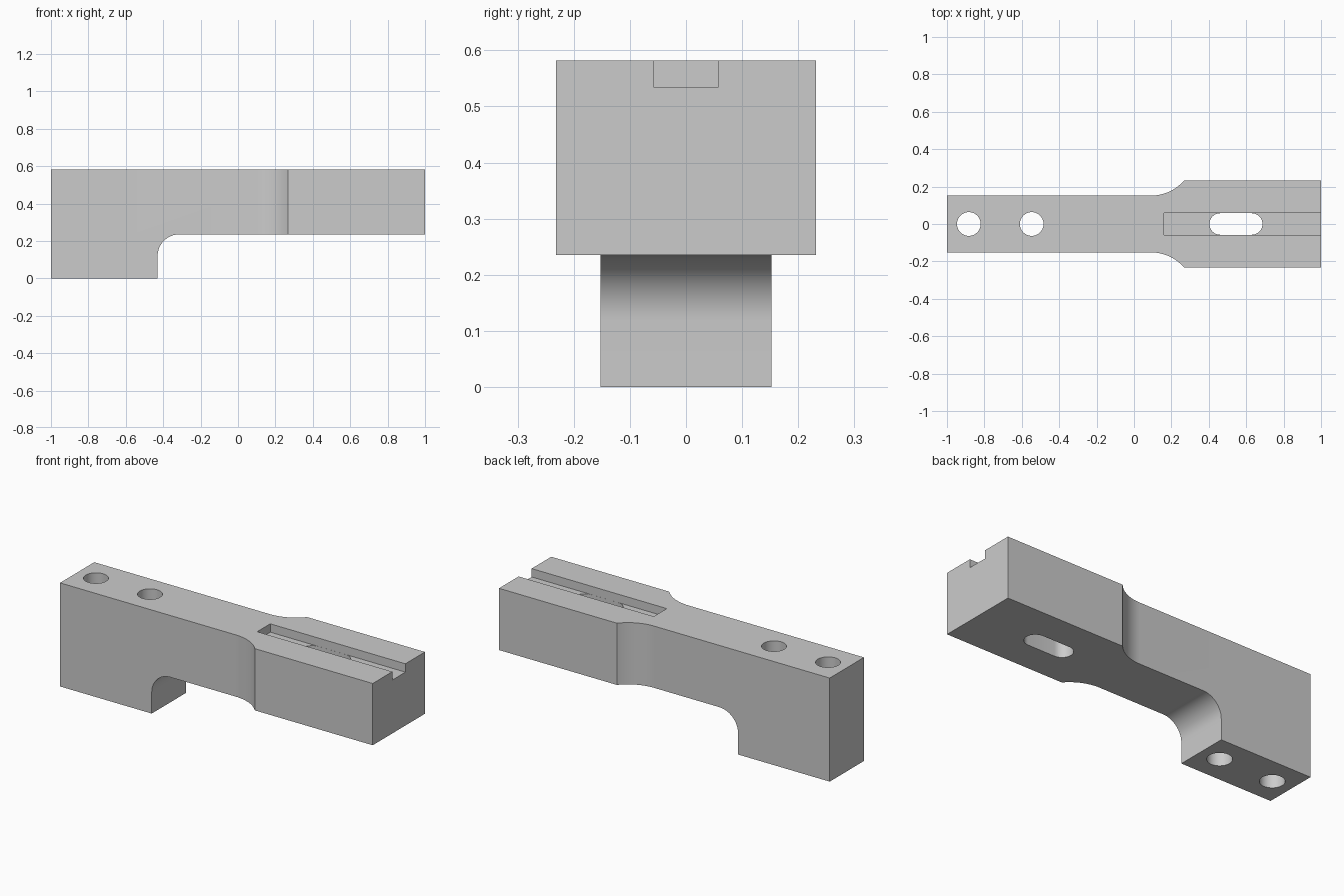
import bpy, bmesh
from math import cos, sin, pi, acos, radians
from mathutils import Vector

cube = bpy.data.objects.get("Cube")
if cube:
    bpy.data.objects.remove(cube, do_unlink=True)

TOP, ARM_Z = 0.582, 0.235          # upper face, underside of the arm
NARROW, WIDE = 0.152, 0.232        # half widths
FOOT_X, FILLET = -0.43, 0.116      # inner face of the foot and its fillet
FLARE_X, FLARE_R = 0.267, 0.232    # where the flare ends, its radius
GROOVE = 0.058                     # half width of the groove

metal = bpy.data.materials.new("light grey metal")
metal.use_nodes = True
grey = (0.6, 0.6, 0.6, 1)
metal.diffuse_color = grey
metal.node_tree.nodes["Principled BSDF"].inputs["Base Color"].default_value = grey


def arc(cx, cy, r, start, end, steps=16):
    """Points along an arc, angles in radians."""
    angles = [start + (end - start) * i / steps for i in range(steps + 1)]
    return [(cx + r * cos(a), cy + r * sin(a)) for a in angles]


def prism(name, points, low, high, along="z"):
    """Extrude a flat outline along z (outline in xy) or y (outline in xz)."""
    bm = bmesh.new()
    place = (lambda a, b: (a, b, low)) if along == "z" else (lambda a, b: (a, low, b))
    face = bm.faces.new([bm.verts.new(place(a, b)) for a, b in points])
    extruded = bmesh.ops.extrude_face_region(bm, geom=[face])["geom"]
    shift = Vector((0, 0, high - low)) if along == "z" else Vector((0, high - low, 0))
    verts = [g for g in extruded if isinstance(g, bmesh.types.BMVert)]
    bmesh.ops.translate(bm, verts=verts, vec=shift)
    bmesh.ops.recalc_face_normals(bm, faces=bm.faces)
    mesh = bpy.data.meshes.new(name)
    bm.to_mesh(mesh)
    bm.free()
    mesh.materials.append(metal)
    obj = bpy.data.objects.new(name, mesh)
    bpy.context.collection.objects.link(obj)
    return obj


def combine(obj, cutter, operation):
    """Apply a boolean and discard the cutter."""
    cutter.hide_render = True
    mod = obj.modifiers.new(cutter.name, 'BOOLEAN')
    mod.object, mod.operation, mod.solver = cutter, operation, 'EXACT'
    bpy.context.view_layer.objects.active = obj
    bpy.ops.object.modifier_apply(modifier=mod.name)
    bpy.data.objects.remove(cutter, do_unlink=True)


# Side profile: foot at one end, filleted into the arm
side = [(-1, 0), (FOOT_X, 0)]
side += arc(FOOT_X + FILLET, ARM_Z - FILLET, FILLET, pi, pi / 2)
side += [(1, ARM_Z), (1, TOP), (-1, TOP)]
body = prism("clamp_arm", side, -0.4, 0.4, along="y")

# Plan outline: narrow shank flaring to the wide head
turn = acos((FLARE_R - (WIDE - NARROW)) / FLARE_R)
flare_start = FLARE_X - FLARE_R * sin(turn)
upper = [(-1.1, NARROW)]
upper += arc(flare_start, NARROW + FLARE_R, FLARE_R, -pi / 2, -pi / 2 + turn)
upper += [(1.1, WIDE)]
plan = upper + [(x, -y) for x, y in reversed(upper)]
combine(body, prism("plan_outline", plan, -0.2, 0.8), 'INTERSECT')

# Groove open at the head end
groove = [(0.16, -GROOVE), (1.1, -GROOVE), (1.1, GROOVE), (0.16, GROOVE)]
combine(body, prism("groove_cutter", groove, 0.535, 0.8), 'DIFFERENCE')

# Long slot through the groove floor
r = GROOVE - 0.0005
slot = arc(0.687 - r, 0, r, -pi / 2, pi / 2) + arc(0.403 + r, 0, r, pi / 2, 3 * pi / 2)
combine(body, prism("slot_cutter", slot, -0.1, 0.56), 'DIFFERENCE')

# Two bolt holes down through the foot
for x in (-0.883, -0.547):
    hole = arc(x, 0, 0.0635, 0, 2 * pi, 40)[:-1]
    combine(body, prism("bolt_hole_cutter", hole, -0.1, 0.8), 'DIFFERENCE')

# Smooth the curved walls, keep the edges crisp
bpy.ops.object.select_all(action='DESELECT')
body.select_set(True)
bpy.context.view_layer.objects.active = body
bpy.ops.object.shade_smooth_by_angle(angle=radians(30))
